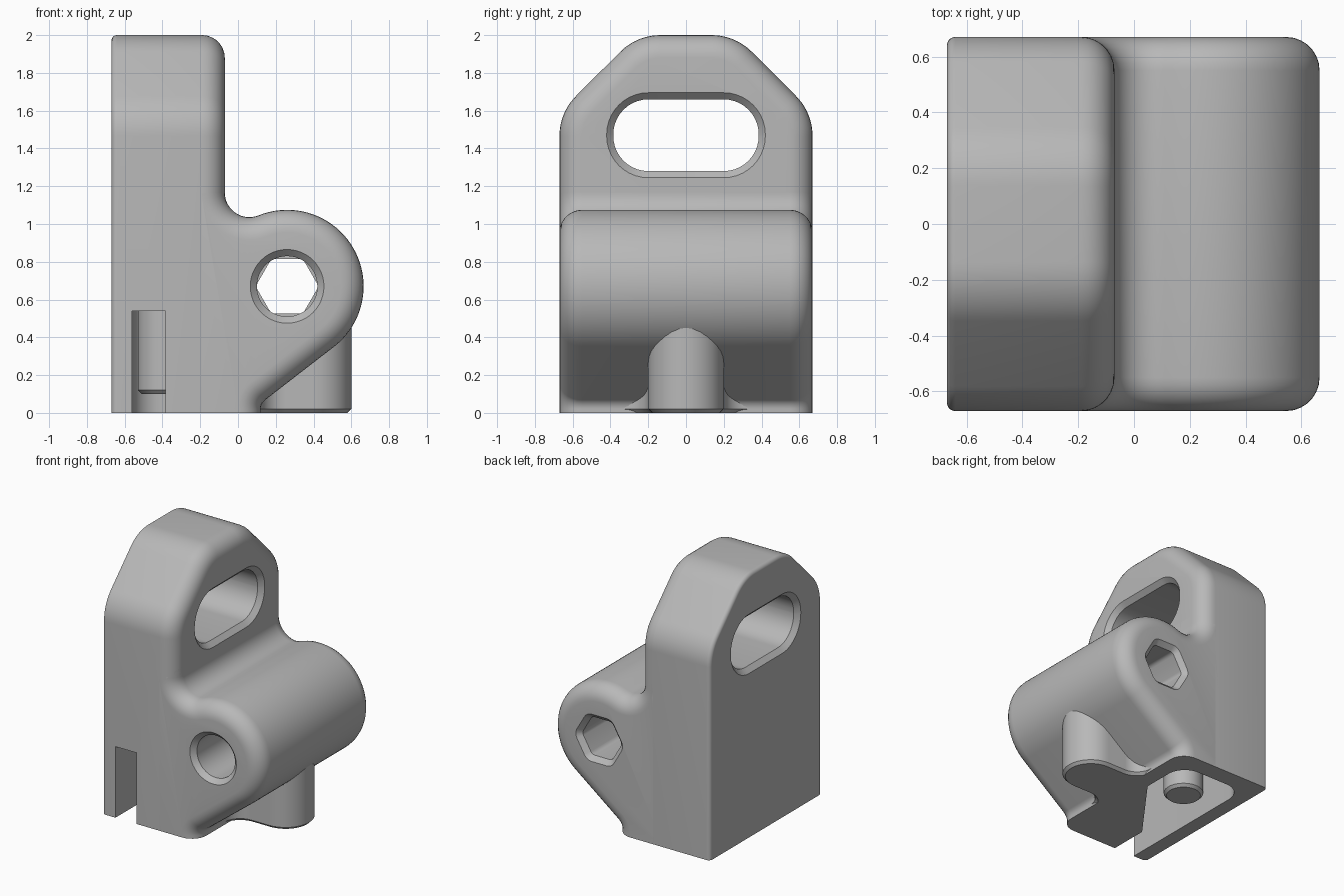
import bpy, bmesh, math
from mathutils import Vector

cube = bpy.data.objects.get("Cube")
if cube:
    bpy.data.objects.remove(cube, do_unlink=True)

grey = bpy.data.materials.new("plain_grey")
grey.use_nodes = True
grey.diffuse_color = (0.48, 0.48, 0.48, 1)
grey.node_tree.nodes["Principled BSDF"].inputs["Base Color"].default_value = grey.diffuse_color

HALF = 0.67      # half width and half depth of the body
EDGE = 0.12      # large edge rounding


def arc(cx, cy, r, start, end, n=16):
    steps = [math.radians(start + (end - start) * i / n) for i in range(n + 1)]
    return [Vector((cx + r * math.cos(a), cy + r * math.sin(a))) for a in steps]


def round_poly(corners, n=10):
    """Outline from (u, v, radius) corners."""
    out = []
    for i, (u, v, r) in enumerate(corners):
        p = Vector((u, v))
        if r == 0:
            out.append(p)
            continue
        a = (Vector(corners[i - 1][:2]) - p).normalized()
        b = (Vector(corners[(i + 1) % len(corners)][:2]) - p).normalized()
        half = a.angle(b) / 2
        c = p + (a + b).normalized() * r / math.sin(half)
        t0, t1 = p + a * r / math.tan(half) - c, p + b * r / math.tan(half) - c
        for k in range(n + 1):
            w = k / n
            ang = math.pi - 2 * half
            d = (t0 * math.sin((1 - w) * ang) + t1 * math.sin(w * ang)) / math.sin(ang)
            out.append(c + d)
    return out


def inset(pts, d, keep_floor):
    """Move an outline inwards by d, keeping points on the floor at zero."""
    n = len(pts)
    area = sum(pts[i - 1].x * pts[i].y - pts[i].x * pts[i - 1].y for i in range(n))
    s = 1 if area > 0 else -1
    out = []
    for i, p in enumerate(pts):
        e0, e1 = (p - pts[i - 1]).normalized(), (pts[(i + 1) % n] - p).normalized()
        n0, n1 = Vector((-e0.y, e0.x)) * s, Vector((-e1.y, e1.x)) * s
        q = p + (n0 + n1) * d / max(0.2, 1 + n0.dot(n1))
        if keep_floor and abs(p.y) < 1e-6:
            q.y = 0
        out.append(q)
    return out


def loft(name, pts, axis, rings, keep_floor=False):
    """Solid from an outline swept along an axis through (depth, inset) rings."""
    place = {"x": lambda p, d: (d, p.x, p.y),
             "y": lambda p, d: (p.x, d, p.y),
             "z": lambda p, d: (p.x, p.y, d)}[axis]
    bm = bmesh.new()
    loops = [[bm.verts.new(place(p, d)) for p in inset(pts, k, keep_floor)] for d, k in rings]
    for a, b in zip(loops, loops[1:]):
        for i in range(len(pts)):
            bm.faces.new((a[i - 1], a[i], b[i], b[i - 1]))
    bm.faces.new(loops[0])
    bm.faces.new(loops[-1])
    bmesh.ops.recalc_face_normals(bm, faces=bm.faces)
    mesh = bpy.data.meshes.new(name)
    bm.to_mesh(mesh)
    bm.free()
    mesh.materials.append(grey)
    obj = bpy.data.objects.new(name, mesh)
    bpy.context.collection.objects.link(obj)
    return obj


def rounded_ends(lo, hi, r_lo, r_hi, n=7):
    angles = [math.pi / 2 * i / n for i in range(n + 1)]
    start = [(lo + r_lo * (1 - math.sin(a)), r_lo * (1 - math.cos(a))) for a in reversed(angles)]
    end = [(hi - r_hi * (1 - math.sin(a)), r_hi * (1 - math.cos(a))) for a in angles]
    return start + end


def cut(obj, cutters):
    bpy.context.view_layer.objects.active = obj
    for c in cutters:
        mod = obj.modifiers.new("cut", "BOOLEAN")
        mod.operation, mod.solver, mod.object = "DIFFERENCE", "EXACT", c
        bpy.ops.object.modifier_apply(modifier=mod.name)


# Upright plate with a sloped-shoulder top
plate_outline = round_poly([(-HALF, 0, 0), (HALF, 0, 0), (HALF, 1.59, 0.3), (0.26, 2, 0.3),
                            (-0.26, 2, 0.3), (-HALF, 1.59, 0.3)])
plate = loft("upright_plate", plate_outline, "x",
             rounded_ends(-HALF, -0.07, 0.03, EDGE), keep_floor=True)

# Barrel lug with a slanted underside and a fillet into the plate
lx, lz, lr, fr = 0.26, 0.67, 0.405, 0.13
fx = -0.07 + fr
fz = lz + math.sqrt((lr + fr) ** 2 - (fx - lx) ** 2)
join = math.degrees(math.atan2(fz - lz, fx - lx))
foot = round_poly([(-0.4, 0, 0), (0.12, 0, 0), (0.12, 0.05, 0.06), (0.51, 0.35, 0), (-0.4, 0.5, 0)])[:-2]
lug_outline = (foot + arc(lx, lz, lr, -51.5, join, 40)
               + arc(fx, fz, fr, join - 180, -180)[1:]
               + [Vector((-0.07, 1.24)), Vector((-0.4, 1.24))])
lug = loft("barrel_lug", lug_outline, "y",
           rounded_ends(-HALF, HALF, EDGE, EDGE), keep_floor=True)

# Round-nosed post below the lug, flaring into the base
flare = arc(0.25, -0.33, 0.13, 180, 90, 8)
post_outline = ([Vector((-0.05, -0.33))] + flare + arc(0.4, 0, 0.2, -90, 90)
                + [Vector((p.x, -p.y)) for p in reversed(flare)] + [Vector((-0.05, 0.33))])
post = loft("support_post", post_outline, "z", [(0, 0.02), (0.02, 0), (0.5, 0)])

# Cutters: chamfered slot, round and hexagonal bolt hole, underside pocket
c = 0.035
slot = loft("slot_cutter", round_poly([(-0.385, 1.28, 0.186), (0.385, 1.28, 0.186),
                                       (0.385, 1.66, 0.186), (-0.385, 1.66, 0.186)]), "x",
            [(-HALF - c, -2 * c), (-HALF + c, 0), (-0.07 - c, 0), (-0.07 + c, -2 * c)])
bore = loft("bore_cutter", arc(lx, lz, 0.16, 0, 352.5, 47), "y",
            [(-HALF - c, -2 * c), (-HALF + c, 0), (0.3, 0)])
hex_corners = [(p.x, p.y, 0.04) for p in arc(lx, lz, 0.167, 0, 300, 5)]
nut = loft("hex_cutter", round_poly(hex_corners, 4), "y",
           [(0.25, 0), (HALF - c, 0), (HALF + c, -2 * c)])
pocket = loft("pocket_cutter", round_poly([(-0.56, -0.8, 0), (-0.385, -0.8, 0), (-0.385, -0.37, 0),
                                           (0, 0.15, 0.05), (0, 0.53, 0.15), (-0.56, 0.53, 0.15)]),
              "z", [(-0.1, 0), (0.54, 0)])
cut(plate, [slot, pocket])
cut(lug, [bore, nut, pocket])
cut(post, [pocket])
for helper in (slot, bore, nut, pocket):
    bpy.data.objects.remove(helper, do_unlink=True)

# Pin inside the pocket
pin = loft("pocket_pin", arc(-0.39, 0.08, 0.14, 0, 352.5, 47), "z",
           [(0.1, 0.02), (0.12, 0), (0.56, 0)])

# Smooth curved faces, keep hard edges
bpy.ops.object.select_all(action="DESELECT")
for obj in (plate, lug, post, pin):
    obj.select_set(True)
bpy.context.view_layer.objects.active = plate
bpy.ops.object.shade_smooth_by_angle(angle=math.radians(30))
